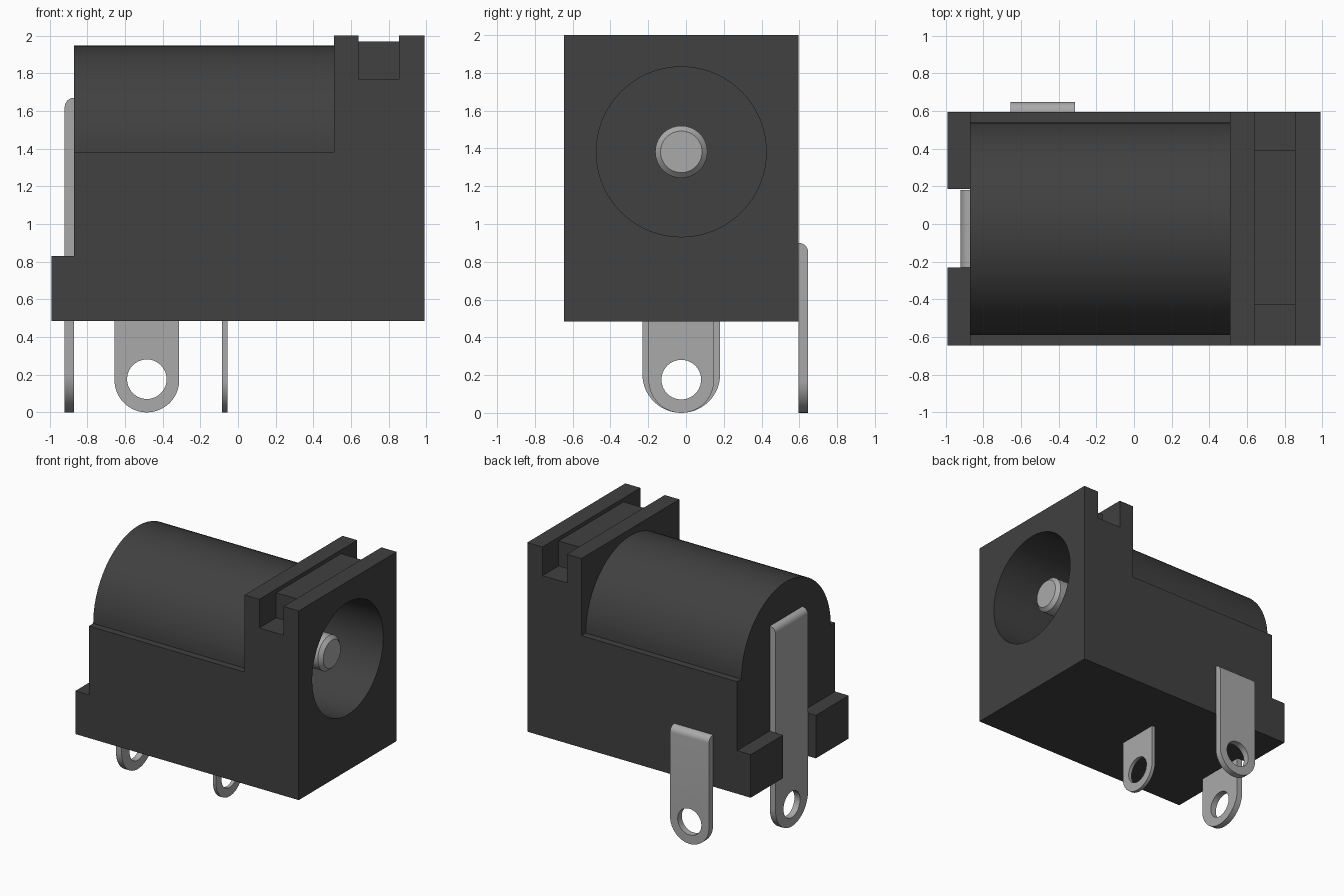
import bpy, bmesh, math
from mathutils import Matrix, Vector

if "Cube" in bpy.data.objects:
    bpy.data.objects.remove(bpy.data.objects["Cube"])

YC = -0.025          # centre line of housing
AXIS_Z = 1.382       # height of barrel axis


def material(name, value):
    m = bpy.data.materials.new(name)
    m.use_nodes = True
    col = (value, value, value, 1)
    m.diffuse_color = col
    m.node_tree.nodes["Principled BSDF"].inputs["Base Color"].default_value = col
    return m


plastic = material("dark grey plastic", 0.052)
metal = material("light grey metal", 0.40)


def make(name, bm, mat):
    bmesh.ops.recalc_face_normals(bm, faces=bm.faces)
    me = bpy.data.meshes.new(name)
    bm.to_mesh(me)
    bm.free()
    me.materials.append(mat)
    ob = bpy.data.objects.new(name, me)
    bpy.context.scene.collection.objects.link(ob)
    return ob


def extrude(bm, points, vec):
    face = bm.faces.new([bm.verts.new(p) for p in points])
    new = bmesh.ops.extrude_face_region(bm, geom=[face])["geom"]
    bmesh.ops.translate(bm, vec=vec,
                        verts=[v for v in new if isinstance(v, bmesh.types.BMVert)])


def box(name, x0, x1, y0, y1, z0, z1):
    bm = bmesh.new()
    extrude(bm, [(x0, y0, z0), (x1, y0, z0), (x1, y1, z0), (x0, y1, z0)], (0, 0, z1 - z0))
    return make(name, bm, plastic)


def rod(name, x0, x1, r, mat, segs=96, chamfer=0):
    bm = bmesh.new()
    ring = [(x0, YC + r * math.cos(a), AXIS_Z + r * math.sin(a))
            for a in (2 * math.pi * i / segs for i in range(segs))]
    extrude(bm, ring, (x1 - x0, 0, 0))
    if chamfer:
        tip = [e for e in bm.edges if all(abs(v.co.x - x1) < 1e-4 for v in e.verts)]
        bmesh.ops.bevel(bm, geom=tip, offset=chamfer, segments=1, affect='EDGES')
    return make(name, bm, mat)


def combine(ob, other, op):
    mod = ob.modifiers.new("cut", 'BOOLEAN')
    mod.operation, mod.solver, mod.object = op, 'EXACT', other
    bpy.context.view_layer.objects.active = ob
    bpy.ops.object.modifier_apply(modifier=mod.name)
    bpy.data.objects.remove(other)


def smooth(ob):
    bpy.ops.object.select_all(action='DESELECT')
    ob.select_set(True)
    bpy.context.view_layer.objects.active = ob
    bpy.ops.object.shade_smooth_by_angle(angle=math.radians(25))


# Housing: stepped side profile, round barrel and two rear feet
Y0, Y1 = -0.645, 0.595
bm = bmesh.new()
profile = [(-0.87, 0.485), (0.99, 0.485), (0.99, 2.0), (0.51, 2.0),
           (0.51, AXIS_Z), (-0.87, AXIS_Z)]
extrude(bm, [(x, Y0, z) for x, z in profile], (0, Y1 - Y0, 0))
housing = make("housing", bm, plastic)
combine(housing, rod("barrel", -0.87, 0.6, 0.565, plastic), 'UNION')
for a, b in ((Y0, -0.23), (0.185, Y1)):
    combine(housing, box("rear_foot", -0.99, -0.8, a, b, 0.485, 0.83), 'UNION')

# Top slot: deep at both ends, shallow in the middle
for a, b, z in ((-0.8, -0.43, 1.77), (0.39, 0.8, 1.77), (-0.5, 0.5, 1.97)):
    combine(housing, box("slot_cutter", 0.64, 0.855, a, b, z, 2.2), 'DIFFERENCE')

# Plug socket bore
combine(housing, rod("bore_cutter", -0.5, 1.2, 0.45, plastic), 'DIFFERENCE')
smooth(housing)

# Centre contact
smooth(rod("centre_pin", -0.55, 0.85, 0.138, metal, 64, 0.028))


# Solder tabs: rounded bottom, round hole, optional bent top
def tab(name, half, top, thick, loc, turn, bent):
    bm = bmesh.new()
    n = 32
    pts = [(-half * math.cos(math.pi * i / n), 0, half - half * math.sin(math.pi * i / n))
           for i in range(n + 1)]
    extrude(bm, pts + [(half, 0, top), (-half, 0, top)], (0, thick, 0))
    if bent:
        edge = [e for e in bm.edges
                if all(v.co.y > thick - 1e-4 and v.co.z > top - 1e-4 for v in e.verts)]
        bmesh.ops.bevel(bm, geom=edge, offset=thick * 0.97, segments=8,
                        profile=0.5, affect='EDGES')
    place = Matrix.Translation(Vector(loc)) @ Matrix.Rotation(turn, 4, 'Z')
    bm.transform(place)
    ob = make(name, bm, metal)
    bm = bmesh.new()
    bmesh.ops.create_cone(bm, cap_ends=True, segments=40, radius1=0.105, radius2=0.105,
                          depth=0.4, matrix=place @ Matrix.Translation((0, 0, 0.176))
                          @ Matrix.Rotation(math.pi / 2, 4, 'X'))
    combine(ob, make("hole_cutter", bm, metal), 'DIFFERENCE')
    smooth(ob)


quarter = math.pi / 2
tab("rear_tab", 0.206, 1.67, 0.05, (-0.87, YC, 0), quarter, True)
tab("side_tab", 0.172, 0.9, 0.052, (-0.484, Y1, 0), 0, True)
tab("middle_tab", 0.173, 0.55, 0.028, (-0.056, YC, 0), quarter, False)
